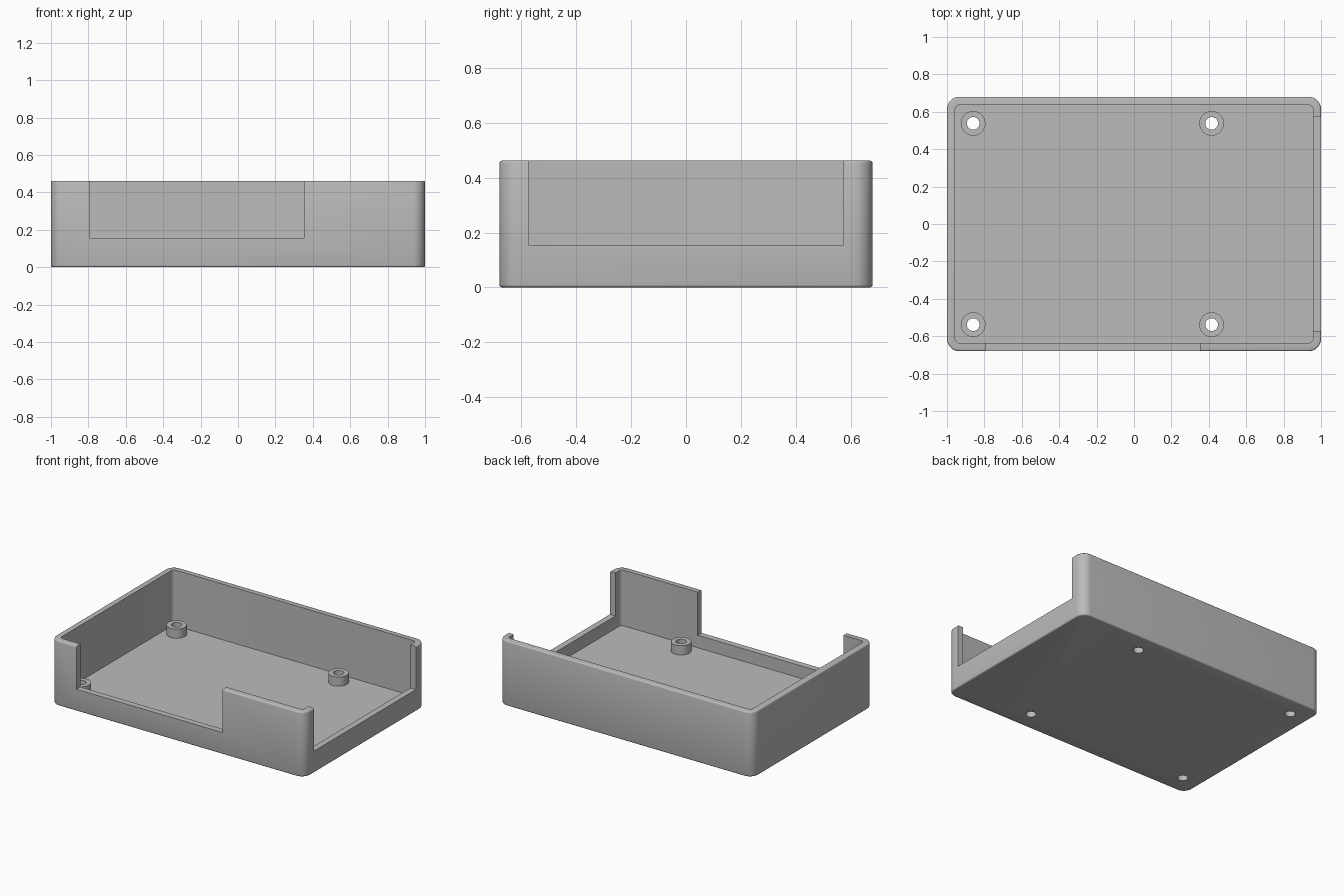
import bpy, bmesh, math
from mathutils import Matrix

cube = bpy.data.objects.get("Cube")
if cube:
    bpy.data.objects.remove(cube, do_unlink=True)

# Main dimensions
HALF_X, HALF_Y, HEIGHT = 1.0, 0.68, 0.462
WALL, FLOOR, SILL = 0.044, 0.066, 0.155
POST_R, HOLE_R, POST_TOP = 0.066, 0.034, 0.132
POSTS = [(x, y) for x in (-0.86, 0.415) for y in (-0.538, 0.538)]

grey = bpy.data.materials.new("plain grey")
grey.use_nodes = True
COLOUR = (0.5, 0.5, 0.5, 1)
grey.diffuse_color = COLOUR
grey.node_tree.nodes["Principled BSDF"].inputs["Base Color"].default_value = COLOUR


def finish(name, bm):
    bmesh.ops.recalc_face_normals(bm, faces=bm.faces)
    mesh = bpy.data.meshes.new(name)
    bm.to_mesh(mesh)
    bm.free()
    mesh.materials.append(grey)
    obj = bpy.data.objects.new(name, mesh)
    bpy.context.collection.objects.link(obj)
    return obj


def rounded_block(name, hx, hy, z0, z1, radius, edge=0):
    """Upright block with rounded corners and optionally softened rims."""
    bm = bmesh.new()
    verts = []
    for quarter, (sx, sy) in enumerate([(1, 1), (-1, 1), (-1, -1), (1, -1)]):
        for step in range(9):
            a = math.pi / 2 * (quarter + step / 8)
            verts.append(bm.verts.new((sx * (hx - radius) + radius * math.cos(a),
                                       sy * (hy - radius) + radius * math.sin(a), z0)))
    base = bm.faces.new(verts)
    ext = bmesh.ops.extrude_face_region(bm, geom=[base], use_keep_orig=True)
    top = [g for g in ext["geom"] if isinstance(g, bmesh.types.BMVert)]
    bmesh.ops.translate(bm, verts=top, vec=(0, 0, z1 - z0))
    if edge:
        rims = [e for e in bm.edges
                if abs(e.verts[0].co.z - e.verts[1].co.z) < 1e-5]
        bmesh.ops.bevel(bm, geom=rims, offset=edge, segments=3, profile=0.5,
                        affect='EDGES')
    return finish(name, bm)


def box(name, x0, x1, y0, y1, z0, z1):
    bm = bmesh.new()
    bmesh.ops.create_cube(bm, size=1)
    bmesh.ops.scale(bm, vec=(x1 - x0, y1 - y0, z1 - z0), verts=bm.verts)
    bmesh.ops.translate(bm, vec=((x0 + x1) / 2, (y0 + y1) / 2, (z0 + z1) / 2),
                        verts=bm.verts)
    return finish(name, bm)


def rod(name, x, y, z0, z1, radius):
    bm = bmesh.new()
    bmesh.ops.create_cone(bm, cap_ends=True, segments=32, radius1=radius,
                          radius2=radius, depth=z1 - z0,
                          matrix=Matrix.Translation((x, y, (z0 + z1) / 2)))
    return finish(name, bm)


def combine(target, other, operation):
    bpy.context.view_layer.objects.active = target
    mod = target.modifiers.new(operation.lower(), 'BOOLEAN')
    mod.operation, mod.solver, mod.object = operation, 'EXACT', other
    bpy.ops.object.modifier_apply(modifier=mod.name)
    bpy.data.objects.remove(other, do_unlink=True)


# Open tray with rounded corners
tray = rounded_block("case_tray", HALF_X, HALF_Y, 0, HEIGHT, 0.066, 0.01)
combine(tray, rounded_block("cavity", HALF_X - WALL, HALF_Y - WALL,
                            FLOOR, HEIGHT + 0.2, 0.022), 'DIFFERENCE')

# Openings in the front wall and the +x wall
combine(tray, box("front_opening", -0.795, 0.353, -HALF_Y - 0.1,
                  -HALF_Y + WALL + 0.02, SILL, HEIGHT + 0.1), 'DIFFERENCE')
combine(tray, box("side_opening", HALF_X - WALL - 0.02, HALF_X + 0.1,
                  -0.573, 0.573, SILL, HEIGHT + 0.1), 'DIFFERENCE')

# Mounting posts with holes running through the floor
for x, y in POSTS:
    combine(tray, rod("post", x, y, FLOOR / 2, POST_TOP, POST_R), 'UNION')
    combine(tray, rod("hole", x, y, -0.1, POST_TOP + 0.1, HOLE_R), 'DIFFERENCE')

bpy.ops.object.select_all(action='DESELECT')
tray.select_set(True)
bpy.context.view_layer.objects.active = tray
bpy.ops.object.shade_smooth_by_angle(angle=math.radians(35))
